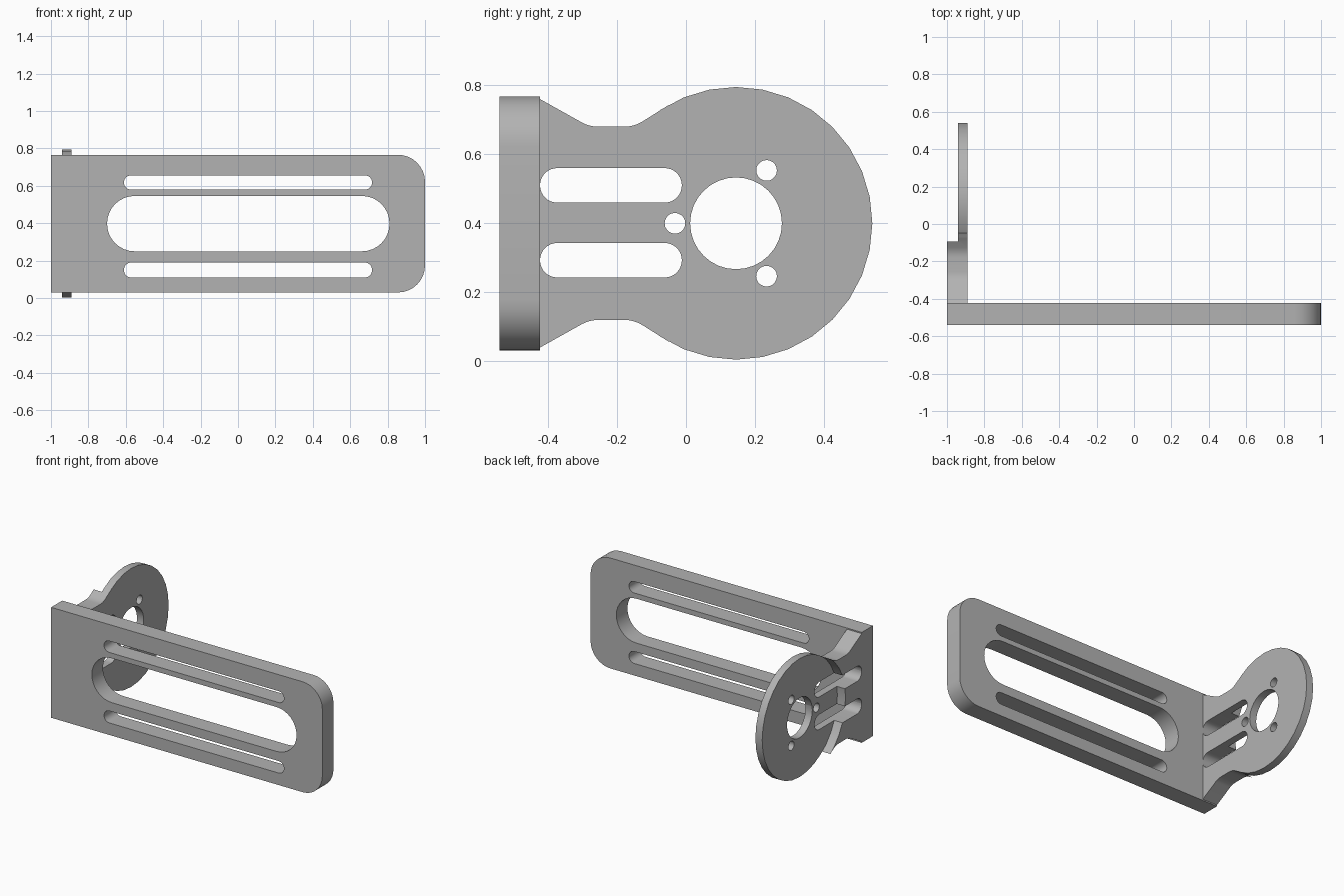
import bpy, bmesh
from math import cos, sin, pi, tan
from mathutils import Vector

cube = bpy.data.objects.get("Cube")
if cube:
    bpy.data.objects.remove(cube, do_unlink=True)

grey = bpy.data.materials.new("mid_grey")
grey.use_nodes = True
colour = (0.45, 0.45, 0.45, 1)
grey.diffuse_color = colour
grey.node_tree.nodes["Principled BSDF"].inputs["Base Color"].default_value = colour


def rounded(corners, steps=8):
    """Outline from (u, v, radius) corners, each filleted by its radius."""
    out = []
    for i, (u, v, r) in enumerate(corners):
        p = Vector((u, v))
        if r == 0:
            out.append(p)
            continue
        a = (Vector(corners[i - 1][:2]) - p).normalized()
        b = (Vector(corners[(i + 1) % len(corners)][:2]) - p).normalized()
        half = a.angle(b) / 2
        centre = p + (a + b).normalized() * r / sin(half)
        start = p + a * r / tan(half) - centre
        end = p + b * r / tan(half) - centre
        sweep = start.angle(end)
        for k in range(steps + 1):
            t = k / steps
            out.append(centre + (start * sin((1 - t) * sweep) + end * sin(t * sweep)) / sin(sweep))
    return out


def slot(u0, u1, v0, v1):
    r = (v1 - v0) / 2 * 0.995
    return rounded([(u0, v0, r), (u1, v0, r), (u1, v1, r), (u0, v1, r)])


def circle(u, v, r, n=32):
    return [Vector((u + r * cos(2 * pi * k / n), v + r * sin(2 * pi * k / n))) for k in range(n)]


def prism(name, outline, axis, lo, hi):
    """Extrude an outline along x (outline in y, z) or along y (outline in x, z)."""
    bm = bmesh.new()
    place = (lambda p, d: (d, p.x, p.y)) if axis == "x" else (lambda p, d: (p.x, d, p.y))
    low = [bm.verts.new(place(p, lo)) for p in outline]
    high = [bm.verts.new(place(p, hi)) for p in outline]
    bm.faces.new(low)
    bm.faces.new(high)
    for i in range(len(low)):
        bm.faces.new((low[i - 1], low[i], high[i], high[i - 1]))
    bmesh.ops.recalc_face_normals(bm, faces=bm.faces)
    mesh = bpy.data.meshes.new(name)
    bm.to_mesh(mesh)
    bm.free()
    mesh.materials.append(grey)
    obj = bpy.data.objects.new(name, mesh)
    bpy.context.collection.objects.link(obj)
    return obj


def combine(target, other, operation):
    """Apply a boolean and remove the second solid."""
    mod = target.modifiers.new("combine", "BOOLEAN")
    mod.operation = operation
    mod.solver = "EXACT"
    mod.object = other
    bpy.context.view_layer.objects.active = target
    bpy.ops.object.modifier_apply(modifier=mod.name)
    bpy.data.objects.remove(other, do_unlink=True)


MID = 0.398
BACK, INNER, STEP = -1.0, -0.89, -0.94
DISC_Y, DISC_R = 0.145, 0.395

# Slotted front plate with two rounded corners
bracket = prism("slotted_bracket", rounded([
    (-1, 0.03, 0), (1, 0.03, 0.145), (1, 0.766, 0.145), (-1, 0.766, 0)]), "y", -0.54, -0.423)
for outline in (slot(-0.7, 0.81, 0.25, 0.546),
                slot(-0.61, 0.717, 0.58, 0.656),
                slot(-0.61, 0.717, 0.11, 0.19)):
    combine(bracket, prism("cutter", outline, "y", -0.7, -0.3), "DIFFERENCE")

# Waisted neck, thinned where the disc sits
half = [(-0.5, 0.36, 0), (-0.423, 0.36, 0), (-0.28, 0.28, 0.1),
        (-0.15, 0.28, 0.1), (-0.05, 0.343, 0), (0.1, 0.2, 0)]
neck = [(y, MID + h, r) for y, h, r in half]
neck += [(y, MID - h, r) for y, h, r in reversed(half)]
arm = prism("mounting_arm", rounded(neck, 4), "x", BACK, INNER)
combine(arm, prism("cutter", circle(DISC_Y, MID, DISC_R + 0.002), "x", -1.1, STEP), "DIFFERENCE")

# Round mounting disc
combine(arm, prism("disc", circle(DISC_Y, MID, DISC_R), "x", STEP, INNER), "UNION")

# Arm slots, centre bore and three screw holes
holes = [slot(-0.423, -0.012, 0.458, 0.558), slot(-0.423, -0.012, 0.241, 0.341),
         circle(DISC_Y, MID, 0.133)]
for k in range(3):
    a = pi + k * 2 * pi / 3
    holes.append(circle(DISC_Y + 0.177 * cos(a), MID + 0.177 * sin(a), 0.03, 20))
for outline in holes:
    combine(arm, prism("cutter", outline, "x", -1.2, -0.7), "DIFFERENCE")

combine(bracket, arm, "UNION")

# Smooth the rounded edges only
bpy.ops.object.select_all(action="DESELECT")
bracket.select_set(True)
bpy.context.view_layer.objects.active = bracket
bpy.ops.object.shade_smooth_by_angle(angle=0.5)
